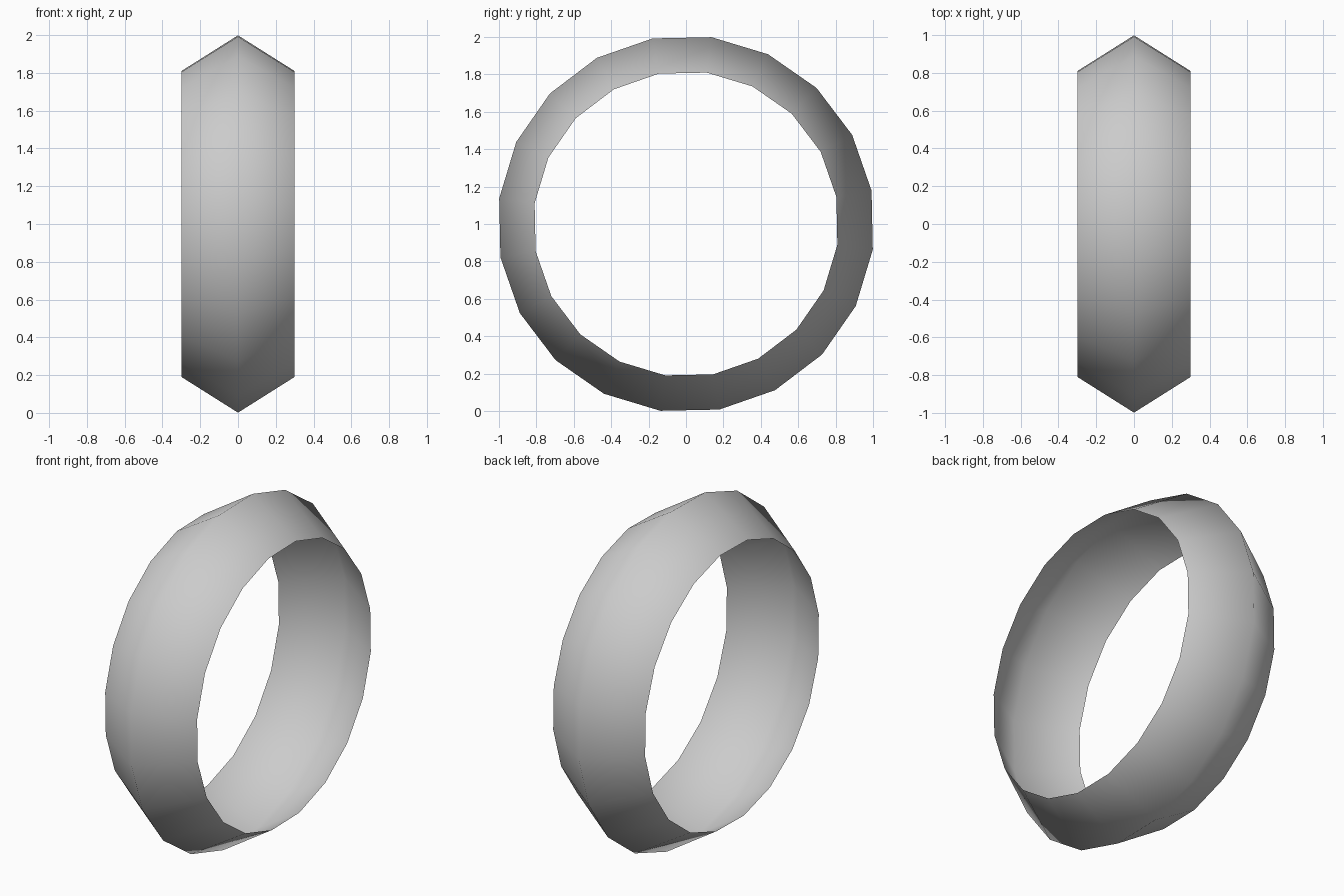
import bpy, bmesh
from math import cos, sin, radians

if "Cube" in bpy.data.objects:
    bpy.data.objects.remove(bpy.data.objects["Cube"])

SEGMENTS = 20
START = radians(10.2)
# open shell cross-section: (x, radius)
PROFILE = [(-0.30, 0.817), (0.0, 1.008), (0.30, 0.817)]

bm = bmesh.new()

# one loop of vertices per profile point, turned around the x axis
loops = []
for x, r in PROFILE:
    angles = [START + radians(360 / SEGMENTS) * i for i in range(SEGMENTS)]
    loops.append([bm.verts.new((x, r * cos(a), 1 + r * sin(a))) for a in angles])

# bridge neighbouring loops
for a, b in zip(loops, loops[1:]):
    for i in range(SEGMENTS):
        j = (i + 1) % SEGMENTS
        bm.faces.new((a[i], a[j], b[j], b[i])).smooth = True

# make sure the faces point away from the axis
bm.normal_update()
for f in list(bm.faces):
    c = f.calc_center_median()
    if f.normal.y * c.y + f.normal.z * (c.z - 1) < 0:
        f.normal_flip()

mesh = bpy.data.meshes.new("ring_band")
bm.to_mesh(mesh)
bm.free()
ring = bpy.data.objects.new("ring_band", mesh)
bpy.context.collection.objects.link(ring)
